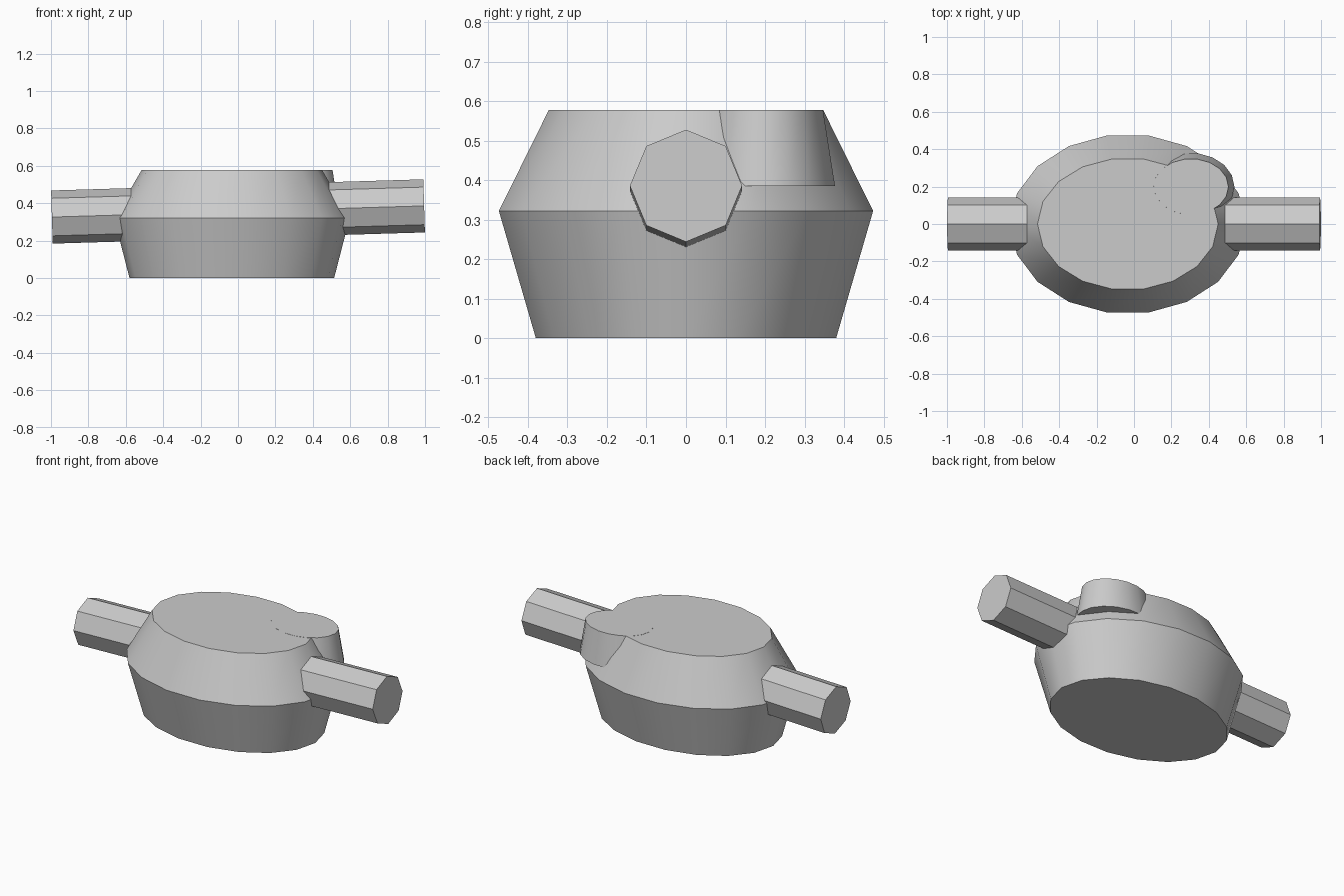
import bpy, bmesh
from math import sin, cos, tau, radians, atan2
from mathutils import Matrix

if "Cube" in bpy.data.objects:
    bpy.data.objects.remove(bpy.data.objects["Cube"])


def finish(bm, name):
    bmesh.ops.recalc_face_normals(bm, faces=bm.faces[:])
    mesh = bpy.data.meshes.new(name)
    bm.to_mesh(mesh)
    bm.free()
    obj = bpy.data.objects.new(name, mesh)
    bpy.context.collection.objects.link(obj)
    bpy.ops.object.select_all(action='DESELECT')
    bpy.context.view_layer.objects.active = obj
    obj.select_set(True)
    bpy.ops.object.shade_smooth_by_angle(angle=radians(35))
    return obj


def loft(name, center, rings, sides):
    """Capped stack of elliptical rings given as (x radius, y radius, z)."""
    bm = bmesh.new()
    cx, cy = center
    loops = [[bm.verts.new((cx + a * cos(tau * i / sides), cy + b * sin(tau * i / sides), z))
              for i in range(sides)] for a, b, z in rings]
    for lo, hi in zip(loops, loops[1:]):
        for i in range(sides):
            j = (i + 1) % sides
            bm.faces.new((lo[i], lo[j], hi[j], hi[i]))
    bm.faces.new(loops[0][::-1])
    bm.faces.new(loops[-1])
    return finish(bm, name)


# Oval body with a wide shoulder
loft("body", (-0.033, 0), [(0.547, 0.386, 0), (0.63, 0.481, 0.322), (0.483, 0.353, 0.577)], 18)

# Tapered oval lug at the back right rim
loft("side_lug", (0.305, 0.199), [(0.232, 0.181, 0.385), (0.2, 0.15, 0.578)], 18)

# Slightly tilted octagonal rod through the body
bm = bmesh.new()
bmesh.ops.create_cone(bm, cap_ends=True, segments=8, radius1=0.142, radius2=0.142, depth=1.991)
tilt = atan2(0.06, 2)
bm.transform(Matrix.Translation((0, 0, 0.356))
             @ Matrix.Rotation(radians(90) - tilt, 4, 'Y'))
finish(bm, "handle_rod")
